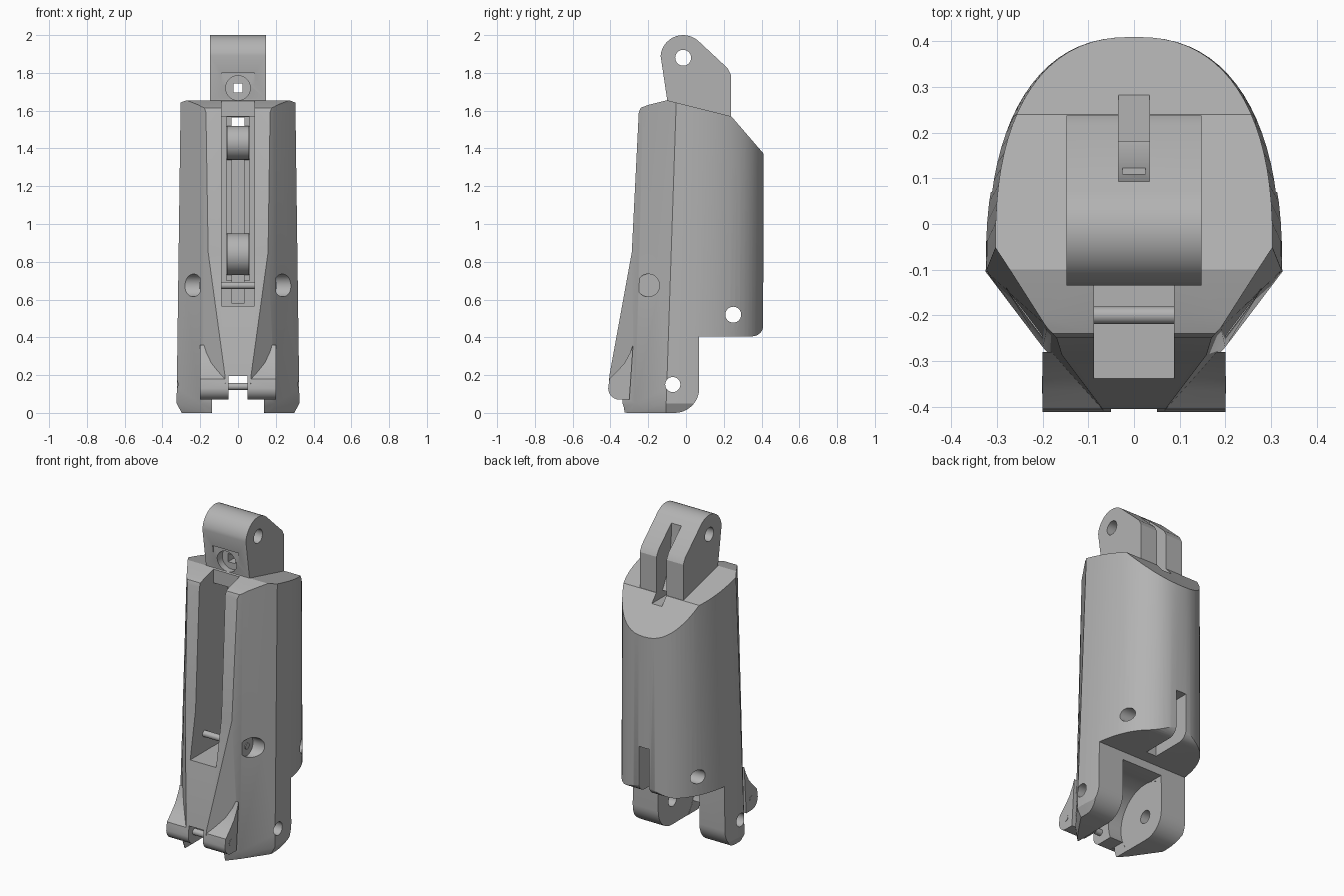
import bpy, bmesh, math
from mathutils import Matrix

if "Cube" in bpy.data.objects:
    bpy.data.objects.remove(bpy.data.objects["Cube"])

grey = bpy.data.materials.new("plain grey")
grey.use_nodes = True
grey.diffuse_color = (0.45, 0.45, 0.45, 1)
grey.node_tree.nodes["Principled BSDF"].inputs["Base Color"].default_value = (0.45, 0.45, 0.45, 1)


def finish(name, bm):
    bmesh.ops.recalc_face_normals(bm, faces=bm.faces)
    mesh = bpy.data.meshes.new(name)
    bm.to_mesh(mesh)
    bm.free()
    mesh.materials.append(grey)
    obj = bpy.data.objects.new(name, mesh)
    bpy.context.collection.objects.link(obj)
    return obj


def prism(name, profile, x0, x1):
    """Side profile of (y, z) points extruded along x."""
    bm = bmesh.new()
    face = bm.faces.new([bm.verts.new((x0, y, z)) for y, z in profile])
    ext = bmesh.ops.extrude_face_region(bm, geom=[face])["geom"]
    moved = [v for v in ext if isinstance(v, bmesh.types.BMVert)]
    bmesh.ops.translate(bm, verts=moved, vec=(x1 - x0, 0, 0))
    return finish(name, bm)


def box(x, y0, y1, z0, z1):
    return prism("cutter", [(y0, z0), (y1, z0), (y1, z1), (y0, z1)], -x, x)


def rod(name, centre, radius, length, axis="X", segments=40):
    bm = bmesh.new()
    bmesh.ops.create_cone(bm, cap_ends=True, segments=segments, radius1=radius,
                          radius2=radius, depth=length)
    turn = Matrix.Rotation(math.pi / 2, 4, "Y" if axis == "X" else "X")
    bmesh.ops.transform(bm, matrix=Matrix.Translation(centre) @ turn, verts=bm.verts)
    return finish(name, bm)


def arc(cy, cz, r, start, end, steps=10):
    angles = [math.radians(start + (end - start) * i / steps) for i in range(steps + 1)]
    return [(cy + r * math.cos(a), cz + r * math.sin(a)) for a in angles]


def combine(obj, tool, operation):
    mod = obj.modifiers.new("combine", "BOOLEAN")
    mod.operation = operation
    mod.solver = "EXACT"
    mod.object = tool
    bpy.context.view_layer.update()
    result = bpy.data.meshes.new_from_object(
        obj.evaluated_get(bpy.context.evaluated_depsgraph_get()))
    obj.modifiers.clear()
    obj.data = result
    bpy.data.objects.remove(tool)


def cut(tool):
    combine(body, tool, "DIFFERENCE")


def section(width, corner, facet, nose):
    """Plan outline: round back, two angled front facets on each side."""
    ring = []
    for i in range(41):
        t = math.pi * i / 40
        c, s = math.cos(t), max(math.sin(t), 0)
        x = math.copysign(width * abs(c) ** 0.833, c)
        ring.append((x, corner + (0.41 - corner) * s ** 0.833))
    left = [(-facet[0], facet[1]), (-nose[0], nose[1])]
    return ring + left + [(-x, y) for x, y in reversed(left)]


# Body shell lofted between plan sections
low = section(0.325, -0.105, (0.2, -0.27), (0.065, -0.415))
high = section(0.303, -0.05, (0.19, -0.225), (0.08, -0.34))
foot = [(x * 0.9, y) for x, y in low]
bm = bmesh.new()
rings = [[bm.verts.new((x, y, z)) for x, y in pts]
         for pts, z in ((foot, -0.01), (low, 0.05), (high, 1.7))]
for a, b in zip(rings, rings[1:]):
    for i in range(len(a)):
        j = (i + 1) % len(a)
        bm.faces.new((a[i], a[j], b[j], b[i]))
bm.faces.new(rings[0])
bm.faces.new(rings[-1])
body = finish("finger_body", bm)

# Side silhouette trims the shell
side = [(-0.25, 1.59), (-0.24, 1.615), (-0.2, 1.63), (-0.1, 1.655), (0.24, 1.57), (0.43, 1.35)]
side += [(0.43, 0.47)] + arc(0.35, 0.465, 0.06, 0, -90, 6)
side += [(0.07, 0.405)] + arc(-0.06, 0.13, 0.13, 0, -90)
side += arc(-0.31, 0.05, 0.05, -90, -180, 5)
side += [(-0.36, 0.07), (-0.39, 0.09), (-0.41, 0.14), (-0.405, 0.2), (-0.287, 0.85)]
combine(body, prism("silhouette", side, -0.5, 0.5), "INTERSECT")

# Front hinge lugs
lug = arc(-0.352, 0.13, 0.06, 180, 270, 6)
lug += [(-0.3, 0.07), (-0.28, 0.36), (-0.295, 0.32), (-0.325, 0.265), (-0.365, 0.22), (-0.405, 0.18)]
combine(body, prism("hinge_lugs", lug, -0.2, 0.2), "UNION")

# Top knuckle
knuckle = [(-0.1, 1.55), (-0.1, 1.66)] + arc(-0.015, 1.88, 0.12, 175, 45, 14)
knuckle += [(0.22, 1.825), (0.238, 1.79), (0.238, 1.55)]
combine(body, prism("knuckle", knuckle, -0.148, 0.148), "UNION")

# Front window and stepped inner cavity
cut(box(0.088, -0.6, -0.112, 0.565, 1.8))
cut(box(0.087, -0.2, 0.02, 0.565, 1.568))
cut(box(0.06, -0.1, 0.08, 0.7, 1.567))
cut(box(0.032, -0.1, 0.11, 0.58, 1.566))

# Cord channel through the sloped back, and slot in the knuckle
cut(box(0.034, 0, 0.6, 1.52, 1.564))
slot = [(0.09, 2.1), (0.095, 1.85), (0.11, 1.74), (0.135, 1.65), (0.17, 1.58), (0.2, 1.54), (0.5, 1.54), (0.5, 2.1)]
cut(prism("cutter", slot, -0.034, 0.034))

# Knuckle pivot, countersink and square hole
cut(rod("cutter", (0, -0.015, 1.88), 0.042, 1))
cut(rod("cutter", (0, -0.11, 1.72), 0.065, 0.1, "Y"))
cut(box(0.025, -0.2, 0.25, 1.695, 1.745))

# Fork recess, nose notch and bottom opening
cut(rod("cutter", (0, -0.07, 0.15), 0.21, 0.28, segments=56))
cut(box(0.139, -0.07, 0.3, -0.1, 0.355))
cut(box(0.1385, -0.6, 0.3, -0.1, 0.072))
cut(box(0.05, -0.6, 0, 0.03, 0.195))

# Rear cord slot
cut(box(0.035, 0.15, 0.6, 0.3, 0.69))

# Cross holes
cut(rod("cutter", (0, -0.07, 0.15), 0.04, 1))
cut(rod("cutter", (0, 0.25, 0.52), 0.042, 1))
for sign in (-1, 1):
    cut(rod("cutter", (sign * 0.35, -0.2, 0.675), 0.06, 0.3))

parts = [
    body,
    rod("window_pin", (0, -0.2, 0.675), 0.019, 0.41),
    rod("hinge_pin", (0, -0.352, 0.14), 0.019, 0.404),
    rod("upper_cord_guide", (0, 0.08, 1.43), 0.09, 0.118),
    rod("lower_cord_guide", (0, 0.08, 0.84), 0.11, 0.118),
]

# Smooth curves with sharp edges kept
for obj in parts:
    bpy.ops.object.select_all(action="DESELECT")
    obj.select_set(True)
    bpy.context.view_layer.objects.active = obj
    bpy.ops.object.shade_smooth_by_angle(angle=math.radians(25))
